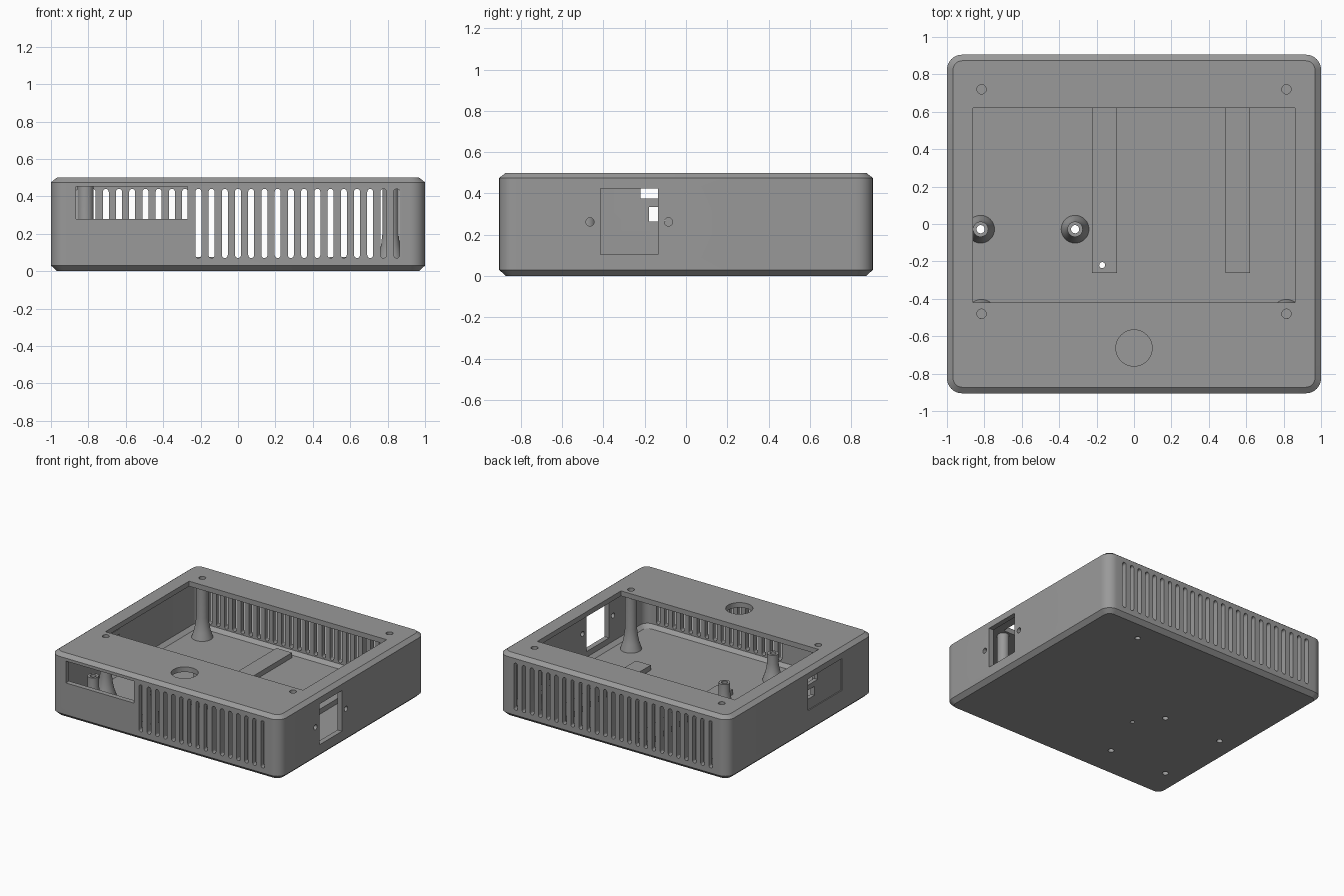
import bpy, bmesh, math
from mathutils import Vector

if "Cube" in bpy.data.objects:
    bpy.data.objects.remove(bpy.data.objects["Cube"])

grey = bpy.data.materials.new("mid grey plastic")
grey.diffuse_color = (0.32, 0.32, 0.32, 1)
grey.use_nodes = True
grey.node_tree.nodes["Principled BSDF"].inputs["Base Color"].default_value = grey.diffuse_color


def finish(name, bm):
    bmesh.ops.recalc_face_normals(bm, faces=bm.faces[:])
    me = bpy.data.meshes.new(name)
    bm.to_mesh(me)
    bm.free()
    me.materials.append(grey)
    ob = bpy.data.objects.new(name, me)
    bpy.context.collection.objects.link(ob)
    return ob


def rounded_rect(hx, hy, r, n=8):
    pts = []
    for k, (sx, sy) in enumerate([(1, 1), (-1, 1), (-1, -1), (1, -1)]):
        for i in range(n + 1):
            a = math.pi / 2 * (k + i / n)
            pts.append((sx * (hx - r) + r * math.cos(a), sy * (hy - r) + r * math.sin(a)))
    return pts


def loft(name, rings):
    """Solid through stacked rings of equal point count."""
    bm = bmesh.new()
    loops = [[bm.verts.new(p) for p in ring] for ring in rings]
    n = len(loops[0])
    for a, b in zip(loops, loops[1:]):
        for i in range(n):
            bm.faces.new((a[i], a[(i + 1) % n], b[(i + 1) % n], b[i]))
    bm.faces.new(loops[0])
    bm.faces.new(loops[-1])
    return finish(name, bm)


def tray(name, levels):
    return loft(name, [[(x, y, z) for x, y in rounded_rect(hx, hy, r)] for z, hx, hy, r in levels])


def prisms(name, profiles, axis, lo, hi):
    """Several 2D profiles extruded along one axis."""
    def put(p, d):
        return {"x": (d, p[0], p[1]), "y": (p[0], d, p[1]), "z": (p[0], p[1], d)}[axis]
    bm = bmesh.new()
    for prof in profiles:
        a = [bm.verts.new(put(p, lo)) for p in prof]
        b = [bm.verts.new(put(p, hi)) for p in prof]
        n = len(prof)
        for i in range(n):
            bm.faces.new((a[i], a[(i + 1) % n], b[(i + 1) % n], b[i]))
        bm.faces.new(a)
        bm.faces.new(b)
    return finish(name, bm)


def rect(u0, u1, v0, v1):
    return [(u0, v0), (u1, v0), (u1, v1), (u0, v1)]


def circle(u, v, r, n=24):
    return [(u + r * math.cos(2 * math.pi * i / n), v + r * math.sin(2 * math.pi * i / n)) for i in range(n)]


def slot(u, w=0.016, v0=0.07, v1=0.44, n=8):
    top = [(u + w * math.cos(math.pi * i / n), v1 - w + w * math.sin(math.pi * i / n)) for i in range(n + 1)]
    bot = [(u - w * math.cos(math.pi * i / n), v0 + w - w * math.sin(math.pi * i / n)) for i in range(n + 1)]
    return top + bot


def cut(ob, cutter, keep=False):
    m = ob.modifiers.new("cut", "BOOLEAN")
    m.operation, m.solver, m.object = "DIFFERENCE", "EXACT", cutter
    bpy.context.view_layer.objects.active = ob
    bpy.ops.object.modifier_apply(modifier=m.name)
    if not keep:
        bpy.data.objects.remove(cutter)


def lathe(name, x, y, profile, n=32):
    """Closed (radius, z) profile turned around a vertical axis."""
    bm = bmesh.new()
    loops = [[bm.verts.new((x + r * math.cos(2 * math.pi * i / n), y + r * math.sin(2 * math.pi * i / n), z))
              for i in range(n)] for r, z in profile]
    for a, b in zip(loops, loops[1:] + loops[:1]):
        for i in range(n):
            bm.faces.new((a[i], a[(i + 1) % n], b[(i + 1) % n], b[i]))
    return finish(name, bm)


# Chamfered outer case, hollowed with a chamfered cavity
case = tray("case_shell", [(0, 0.968, 0.873, 0.05), (0.03, 1, 0.905, 0.08),
                           (0.475, 1, 0.905, 0.08), (0.5, 0.968, 0.873, 0.05)])
cut(case, tray("cavity", [(0.035, 0.93, 0.835, 0.05), (0.06, 0.96, 0.865, 0.06), (0.46, 0.96, 0.865, 0.06)]))

# Lid opening, round button hole and lid screw holes
screws = [(sx * 0.815, y) for sx in (-1, 1) for y in (0.72, -0.48)]
cut(case, prisms("lid_cut", [rect(-0.86, 0.86, -0.42, 0.62), circle(0, -0.663, 0.097, 40)]
                 + [circle(x, y, 0.025) for x, y in screws], "z", 0.42, 0.6))

# Ventilation slots: full width at the back, right part of the front
pitch = 0.0707
cut(case, prisms("back_slots", [slot(i * pitch) for i in range(-12, 13)], "y", 0.8, 1))
cut(case, prisms("front_cut", [slot(i * pitch) for i in range(-3, 13)]
                 + [rect(-0.865, -0.27, 0.28, 0.452)], "y", -1, -0.8))

# Power socket opening with its two screw holes on the right
cut(case, prisms("socket_cut", [rect(-0.415, -0.135, 0.105, 0.425), circle(-0.465, 0.262, 0.02),
                                circle(-0.085, 0.262, 0.02)], "x", 0.9, 1.1))

# Left side: shallow panel recess and two port openings
cut(case, prisms("panel_recess", [rect(-0.51, -0.09, 0.18, 0.43)], "x", -1.1, -0.992))
cut(case, prisms("port_cut", [rect(-0.22, -0.1, 0.375, 0.425), rect(-0.18, -0.1, 0.265, 0.335)], "x", -1.1, -0.9))

# Mounting holes through the floor
mounts = [(x, y) for x in (-0.82, -0.315) for y in (-0.028, -0.63)]
rail_holes = [(-0.17, -0.22), (0.57, 0.72)]
floor_cut = prisms("floor_holes", [circle(x, y, 0.022) for x, y in mounts]
                   + [circle(rail_holes[0][0], rail_holes[0][1], 0.016),
                      circle(rail_holes[1][0], rail_holes[1][1], 0.02)], "z", -0.1, 0.2)
cut(case, floor_cut, keep=True)

# Two floor rails
for x0, x1, label in ((-0.225, -0.09, "left"), (0.49, 0.62, "right")):
    rail = prisms("floor_rail_" + label, [rect(x0, x1, -0.262, 0.8)], "z", 0.03, 0.075)
    cut(rail, floor_cut, keep=True)
bpy.data.objects.remove(floor_cut)

# Flared board standoffs with through holes
for i, (x, y) in enumerate(mounts):
    lathe(f"board_standoff_{i + 1}", x, y, [(0.022, 0.03), (0.075, 0.03), (0.073, 0.045), (0.057, 0.09),
                                            (0.047, 0.13), (0.041, 0.17), (0.041, 0.245), (0.022, 0.245)])

# Tall flared lid posts with blind screw holes
for i, (x, y) in enumerate(screws):
    lathe(f"lid_post_{i + 1}", x, y, [(0.001, 0.03), (0.078, 0.03), (0.075, 0.045), (0.06, 0.09), (0.05, 0.14),
                                      (0.043, 0.2), (0.043, 0.462), (0.025, 0.462), (0.025, 0.25), (0.001, 0.25)])

# Smooth curved walls, keep hard edges
bpy.ops.object.select_all(action="DESELECT")
for ob in bpy.context.scene.objects:
    ob.select_set(True)
bpy.context.view_layer.objects.active = case
bpy.ops.object.shade_smooth_by_angle(angle=math.radians(30))
